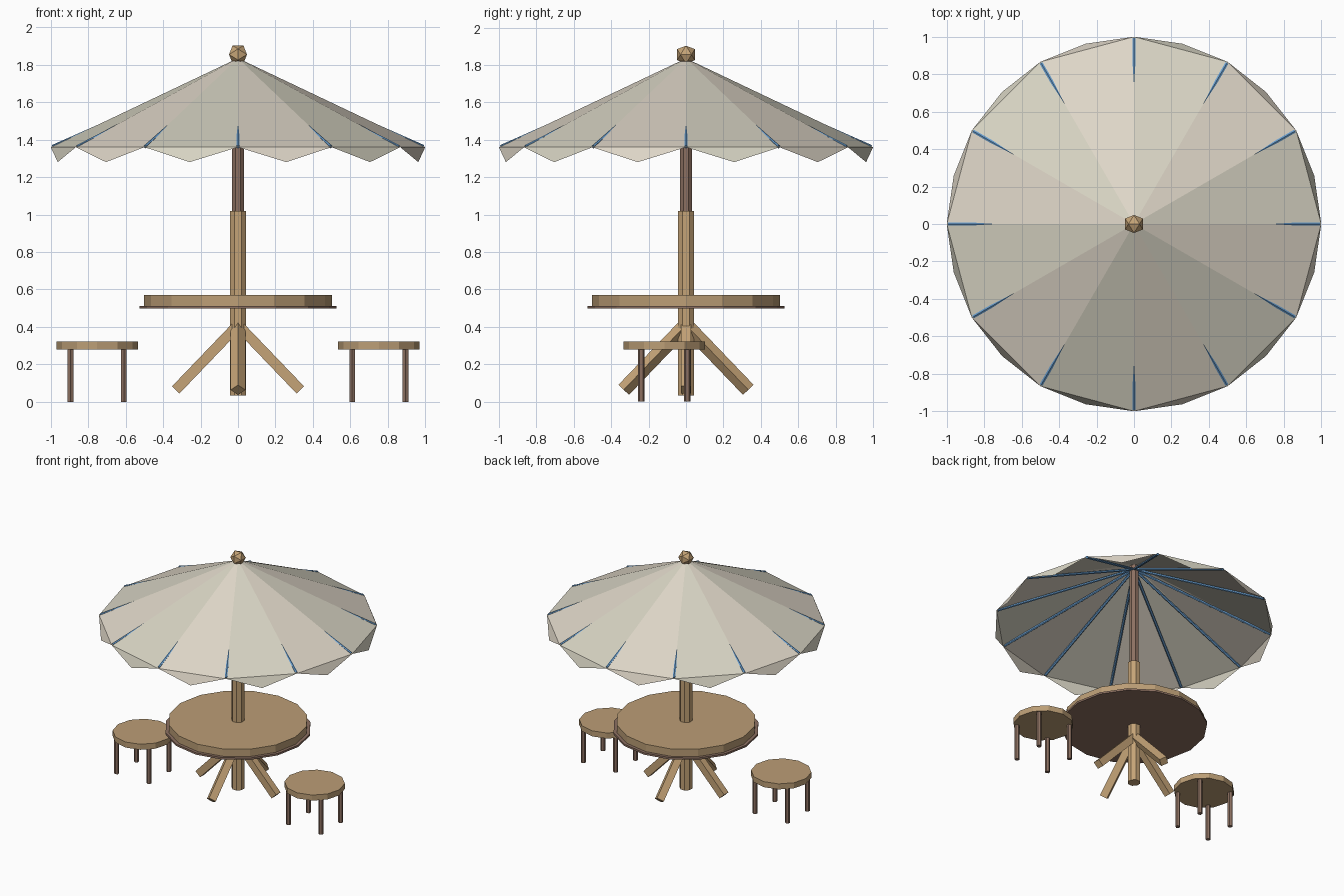
import bpy, bmesh, math
from mathutils import Vector, Matrix

if "Cube" in bpy.data.objects:
    bpy.data.objects.remove(bpy.data.objects["Cube"])


def material(name, rgb):
    m = bpy.data.materials.new(name)
    m.diffuse_color = (*rgb, 1)
    m.use_nodes = True
    m.node_tree.nodes["Principled BSDF"].inputs["Base Color"].default_value = m.diffuse_color
    return m


PALE_WOOD = material("pale wood", (0.56, 0.37, 0.185))
TOP_WOOD = material("tabletop wood", (0.50, 0.34, 0.18))
BROWN = material("brown wood", (0.265, 0.163, 0.12))
CREAM = material("warm cream cloth", (0.73, 0.67, 0.57))
GREY_CREAM = material("grey cream cloth", (0.68, 0.655, 0.545))
BLUE = material("blue rib", (0.14, 0.34, 0.62))


def finish(name, bm, *mats):
    me = bpy.data.meshes.new(name)
    bm.to_mesh(me)
    bm.free()
    for m in mats:
        me.materials.append(m)
    ob = bpy.data.objects.new(name, me)
    bpy.context.collection.objects.link(ob)
    return ob


def rod(name, a, b, radius, sides, mat, turn=0.0):
    """Flat-sided prism running from point a to point b."""
    a, b = Vector(a), Vector(b)
    d = b - a
    bm = bmesh.new()
    bmesh.ops.create_cone(bm, cap_ends=True, segments=sides, radius1=radius,
                          radius2=radius, depth=d.length,
                          matrix=Matrix.Rotation(turn, 4, 'Z'))
    # frame: local x stays horizontal for tilted rods
    w = d.normalized()
    if abs(w.z) > 0.999:
        u = Vector((1, 0, 0))
    else:
        u = Vector((0, 0, 1)).cross(w).normalized()
    v = w.cross(u)
    frame = Matrix((u, v, w)).transposed().to_4x4()
    bm.transform(Matrix.Translation((a + b) / 2) @ frame)
    return finish(name, bm, mat)


def polar(r, angle, z):
    return Vector((r * math.cos(angle), r * math.sin(angle), z))


# Canopy: twelve alternating panels with hanging pointed flaps
N, APEX, RIM, TIP = 12, 1.835, 1.36, 1.28
STEP = 2 * math.pi / N
bm = bmesh.new()
top = bm.verts.new((0, 0, APEX))
ring = [bm.verts.new(polar(1, k * STEP, RIM)) for k in range(N)]
for k in range(N):
    a, b = ring[k], ring[(k + 1) % N]
    tip = bm.verts.new(polar(0.997, (k + 0.5) * STEP, TIP))
    for verts in ((top, a, b), (a, tip, b)):
        f = bm.faces.new(verts)
        f.material_index = k % 2
finish("canopy", bm, GREY_CREAM, CREAM)

# Ribs under the canopy, breaking through near the rim
for k in range(N):
    rod(f"rib_{k + 1}", (0, 0, 1.80), polar(0.99, k * STEP, 1.362), 0.01, 6, BLUE)

# Pole in two sections
rod("lower_pole", (0, 0, 0.033), (0, 0, 1.02), 0.0465, 8, PALE_WOOD, math.pi / 8)
rod("upper_pole", (0, 0, 0.98), (0, 0, 1.82), 0.035, 8, BROWN, math.pi / 8)

# Finial: icosahedron standing on an edge
bm = bmesh.new()
s, t = 0.0295, 0.0477
for i in (-1, 1):
    for j in (-1, 1):
        for p in ((i * s, 0, j * t), (0, i * t, j * s), (i * t, j * s, 0)):
            bm.verts.new(p)
bmesh.ops.convex_hull(bm, input=bm.verts[:])
bm.transform(Matrix.Translation((0, 0, 1.855)))
finish("finial", bm, PALE_WOOD)

# Table
rod("table_top", (0, 0, 0.512), (0, 0, 0.57), 0.503, 16, TOP_WOOD)
rod("table_under_disc", (0, 0, 0.497), (0, 0, 0.512), 0.527, 16, BROWN)

# Splayed square braces; the front and back pair are turned on edge
for k, name in enumerate(("right", "back", "left", "front")):
    ang = k * math.pi / 2
    rod(f"{name}_brace", (0, 0, 0.41), polar(0.333, ang, 0.063), 0.039, 4,
        PALE_WOOD, math.pi / 4 if k % 2 == 0 else 0)

# Two stools
for side, sx in (("left", -1), ("right", 1)):
    cx, cy = 0.752 * sx, -0.116
    rod(f"{side}_stool_seat", (cx, cy, 0.278), (cx, cy, 0.322), 0.217, 12, TOP_WOOD)
    n = 0
    for dx in (-0.142, 0.142):
        for dy in (-0.123, 0.123):
            n += 1
            rod(f"{side}_stool_leg_{n}", (cx + dx, cy + dy, 0),
                (cx + dx, cy + dy, 0.28), 0.018, 6, BROWN)
